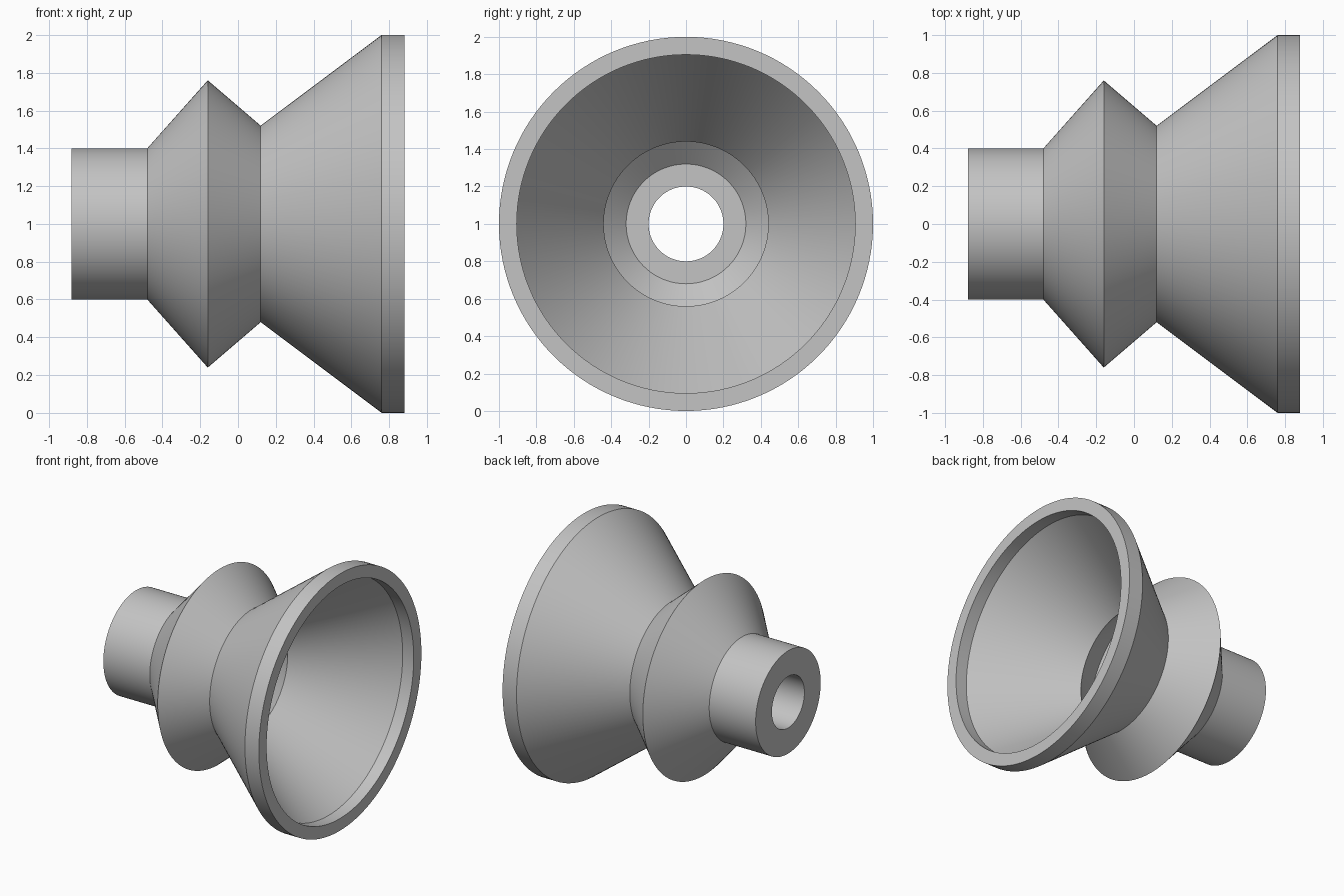
import bpy
import bmesh
import math
from mathutils import Vector

cube = bpy.data.objects.get("Cube")
if cube:
    bpy.data.objects.remove(cube, do_unlink=True)

AXIS_HEIGHT = 1.0
SEGMENTS = 128

# Plain grey rubber
rubber = bpy.data.materials.new("grey rubber")
rubber.use_nodes = True
grey = (0.55, 0.55, 0.55, 1)
rubber.diffuse_color = grey
rubber.node_tree.nodes["Principled BSDF"].inputs["Base Color"].default_value = grey


def revolve(name, profile, material):
    """Spin a closed (x, radius) profile around the horizontal x axis."""
    bm = bmesh.new()
    verts = [bm.verts.new((x, 0, AXIS_HEIGHT + r)) for x, r in profile]
    edges = [bm.edges.new((a, b)) for a, b in zip(verts, verts[1:] + verts[:1])]
    bmesh.ops.spin(bm, geom=verts + edges, cent=Vector((0, 0, AXIS_HEIGHT)),
                   axis=Vector((1, 0, 0)), angle=math.tau, steps=SEGMENTS)
    bmesh.ops.remove_doubles(bm, verts=bm.verts, dist=0.0001)
    bmesh.ops.recalc_face_normals(bm, faces=bm.faces)
    mesh = bpy.data.meshes.new(name)
    bm.to_mesh(mesh)
    bm.free()
    mesh.materials.append(material)
    obj = bpy.data.objects.new(name, mesh)
    bpy.context.collection.objects.link(obj)
    bpy.ops.object.select_all(action="DESELECT")
    obj.select_set(True)
    bpy.context.view_layer.objects.active = obj
    bpy.ops.object.shade_smooth_by_angle(angle=math.radians(25))
    return obj


# Outer wall: neck tube, bellows ridge, waist, flared cup and rim band
outer = [(-0.88, 0.40), (-0.48, 0.40), (-0.16, 0.76),
         (0.12, 0.52), (0.76, 1.0), (0.88, 1.0)]
# Inner wall: rim, cup, waist, bellows cavity, tube shoulder and bore
inner = [(0.88, 0.905), (0.785, 0.905), (0.12, 0.44),
         (-0.16, 0.68), (-0.48, 0.32), (-0.48, 0.20), (-0.88, 0.20)]

revolve("bellows_suction_cup", outer + inner, rubber)
